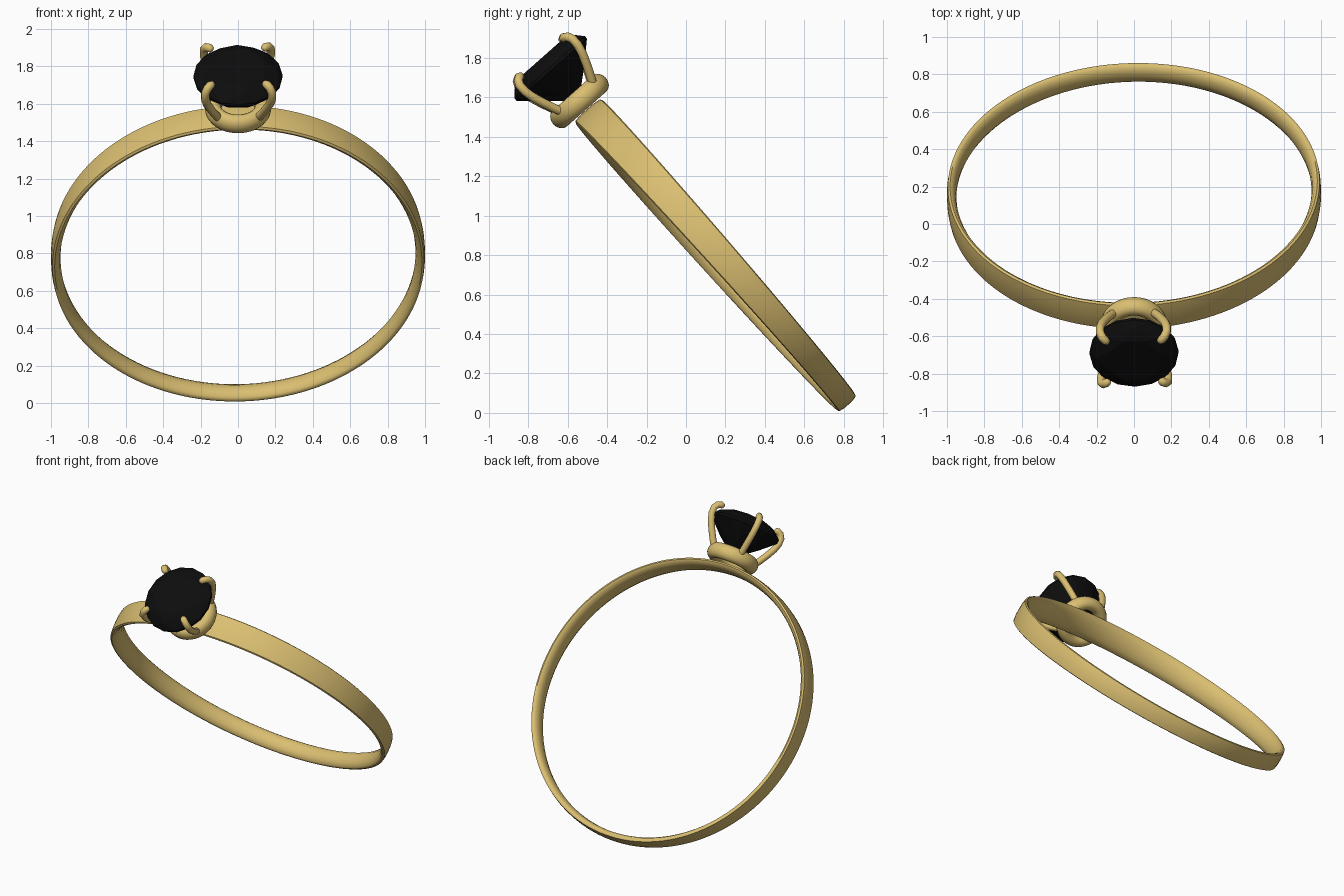
import bpy, bmesh, math
from mathutils import Matrix, Vector

if "Cube" in bpy.data.objects:
    bpy.data.objects.remove(bpy.data.objects["Cube"])

# Local ring frame: x across, y along the finger axis, z from ring centre to stone
FRAME = (Matrix.Translation((0, 0.16, 0.79))
         @ Matrix.Rotation(math.radians(41.5), 4, 'X')
         @ Matrix.Rotation(math.radians(1.2), 4, 'Z'))


def material(name, rgb):
    m = bpy.data.materials.new(name)
    m.diffuse_color = (*rgb, 1)
    m.use_nodes = True
    m.node_tree.nodes["Principled BSDF"].inputs["Base Color"].default_value = m.diffuse_color
    return m


GOLD = material("gold", (0.70, 0.515, 0.165))
BLACK = material("black_stone", (0.004, 0.004, 0.004))


def finish(bm, name, mat, smooth=None):
    bmesh.ops.recalc_face_normals(bm, faces=bm.faces)
    me = bpy.data.meshes.new(name)
    bm.to_mesh(me)
    bm.free()
    me.materials.append(mat)
    ob = bpy.data.objects.new(name, me)
    bpy.context.collection.objects.link(ob)
    ob.matrix_world = FRAME
    if smooth:
        bpy.ops.object.select_all(action='DESELECT')
        ob.select_set(True)
        bpy.context.view_layer.objects.active = ob
        bpy.ops.object.shade_smooth_by_angle(angle=math.radians(smooth))
    return ob


def loft(bm, rings, closed):
    """Skin a list of point rings; cap the ends when it is not closed."""
    vs = [[bm.verts.new(p) for p in r] for r in rings]
    n = len(vs[0])
    for i in range(len(vs) if closed else len(vs) - 1):
        a, b = vs[i], vs[(i + 1) % len(vs)]
        for j in range(n):
            k = (j + 1) % n
            bm.faces.new((a[j], a[k], b[k], b[j]))
    if not closed:
        bm.faces.new(vs[0])
        bm.faces.new(vs[-1])


# Band: nearly flat outside, domed inside, wider toward the stone
section = [(-1, 0.982), (-0.93, 0.994), (-0.5, 0.999), (0, 1.0), (0.5, 0.999),
           (0.93, 0.994), (1, 0.982), (0.9, 0.968), (0.5, 0.954), (0, 0.949),
           (-0.5, 0.954), (-0.9, 0.968)]
bm = bmesh.new()
rings = []
for i in range(128):
    t = math.tau * i / 128
    half = 0.0745 + 0.0145 * math.cos(t)
    rings.append([(r * math.sin(t), w * half, r * math.cos(t)) for w, r in section])
loft(bm, rings, True)
finish(bm, "band", GOLD, 50)

# Setting base: rounded collar under the stone
bm = bmesh.new()
rings = []
for i in range(48):
    t = math.tau * i / 48
    ring = []
    for j in range(16):
        a = math.tau * j / 16
        r = 0.133 + 0.045 * math.cos(a)
        ring.append((r * math.cos(t), r * math.sin(t), 1.056 + 0.054 * math.sin(a)))
    rings.append(ring)
loft(bm, rings, True)
finish(bm, "setting_collar", GOLD, 60)

# Four prongs: round tubes that curl over the stone's rim
path = [(0.145, 1.07), (0.178, 1.12), (0.21, 1.175), (0.238, 1.23), (0.252, 1.275),
        (0.252, 1.315), (0.236, 1.34), (0.212, 1.35), (0.196, 1.347), (0.19, 1.345)]
for q in range(4):
    ang = math.radians(45 + 90 * q)
    out, side = Vector((math.cos(ang), math.sin(ang), 0)), Vector((-math.sin(ang), math.cos(ang), 0))
    pts = [out * r + Vector((0, 0, z)) for r, z in path]
    bm = bmesh.new()
    rings = []
    for i, p in enumerate(pts):
        tan = (pts[min(i + 1, len(pts) - 1)] - pts[max(i - 1, 0)]).normalized()
        nor = tan.cross(side)
        rad = 0.008 if i == len(pts) - 1 else 0.018 if i == len(pts) - 2 else 0.023
        rings.append([p + rad * (math.cos(a) * side + math.sin(a) * nor)
                      for a in (math.tau * j / 12 for j in range(12))])
    loft(bm, rings, False)
    finish(bm, f"prong_{q + 1}", GOLD, 60)

# Stone: faceted cut, hull of (radius, height, sides, turn) rings
bm = bmesh.new()
for r, z, n, turn in [(0.150, 1.347, 8, 0.5), (0.206, 1.320, 8, 0),
                      (0.238, 1.285, 16, 0), (0.238, 1.268, 16, 0),
                      (0.135, 1.165, 8, 0.5)]:
    for i in range(n):
        a = math.tau * (i + turn) / n
        bm.verts.new((r * math.cos(a), r * math.sin(a), z))
bm.verts.new((0, 0, 1.06))
hull = bmesh.ops.convex_hull(bm, input=bm.verts)
bmesh.ops.dissolve_limit(bm, angle_limit=0.01, verts=bm.verts, edges=bm.edges)
finish(bm, "stone", BLACK)
